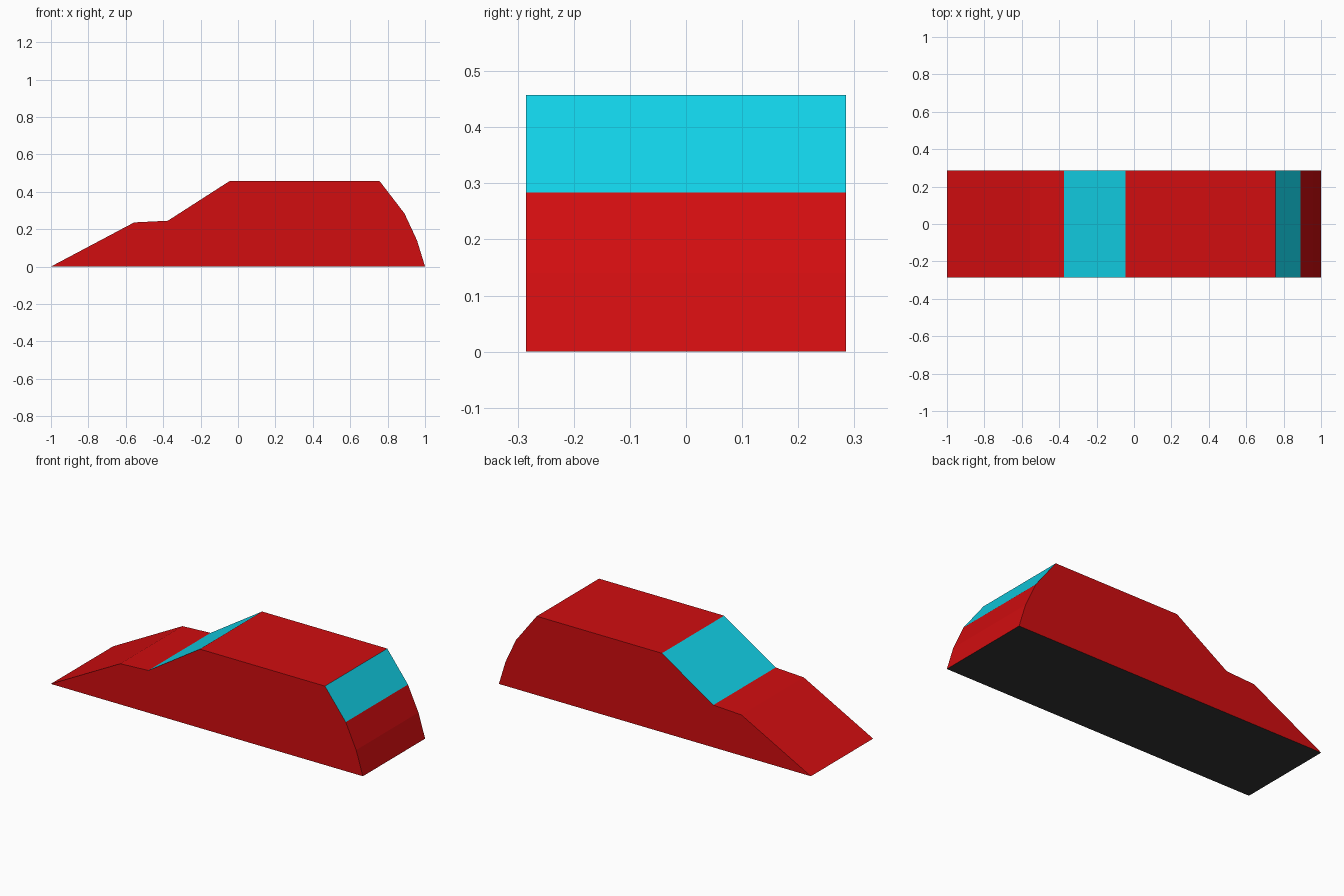
import bpy, bmesh

if "Cube" in bpy.data.objects:
    bpy.data.objects.remove(bpy.data.objects["Cube"])

HALF_WIDTH = 0.285
# Side outline: nose, bonnet, windscreen, roof, rear window, curved tail
PROFILE = [(-1, 0), (-0.555, 0.236), (-0.375, 0.245), (-0.045, 0.457),
           (0.757, 0.457), (0.89, 0.284), (0.957, 0.14), (1, 0)]


def material(name, colour):
    mat = bpy.data.materials.new(name)
    mat.diffuse_color = (*colour, 1)
    mat.use_nodes = True
    mat.node_tree.nodes["Principled BSDF"].inputs["Base Color"].default_value = mat.diffuse_color
    return mat


# Car body: outline extruded across the width
bm = bmesh.new()
side = bm.faces.new([bm.verts.new((x, -HALF_WIDTH, z)) for x, z in PROFILE])
extruded = bmesh.ops.extrude_face_region(bm, geom=[side])["geom"]
new_verts = [g for g in extruded if isinstance(g, bmesh.types.BMVert)]
bmesh.ops.translate(bm, verts=new_verts, vec=(0, 2 * HALF_WIDTH, 0))
bmesh.ops.recalc_face_normals(bm, faces=bm.faces)

# Glass on the two sloped faces that meet the roof, dark paint underneath
for face in bm.faces:
    face.normal_update()
    top = max(v.co.z for v in face.verts)
    low = min(v.co.z for v in face.verts)
    if abs(face.normal.y) > 0.9:
        face.material_index = 0
    elif top > 0.45 and low < 0.4:
        face.material_index = 1
    elif face.normal.z < -0.9:
        face.material_index = 2

mesh = bpy.data.meshes.new("car_body")
bm.to_mesh(mesh)
bm.free()
for mat in (material("red paint", (0.64, 0.004, 0.005)),
            material("cyan glass", (0.006, 0.64, 0.80)),
            material("dark grey underside", (0.035, 0.035, 0.035))):
    mesh.materials.append(mat)
bpy.context.collection.objects.link(bpy.data.objects.new("car_body", mesh))
